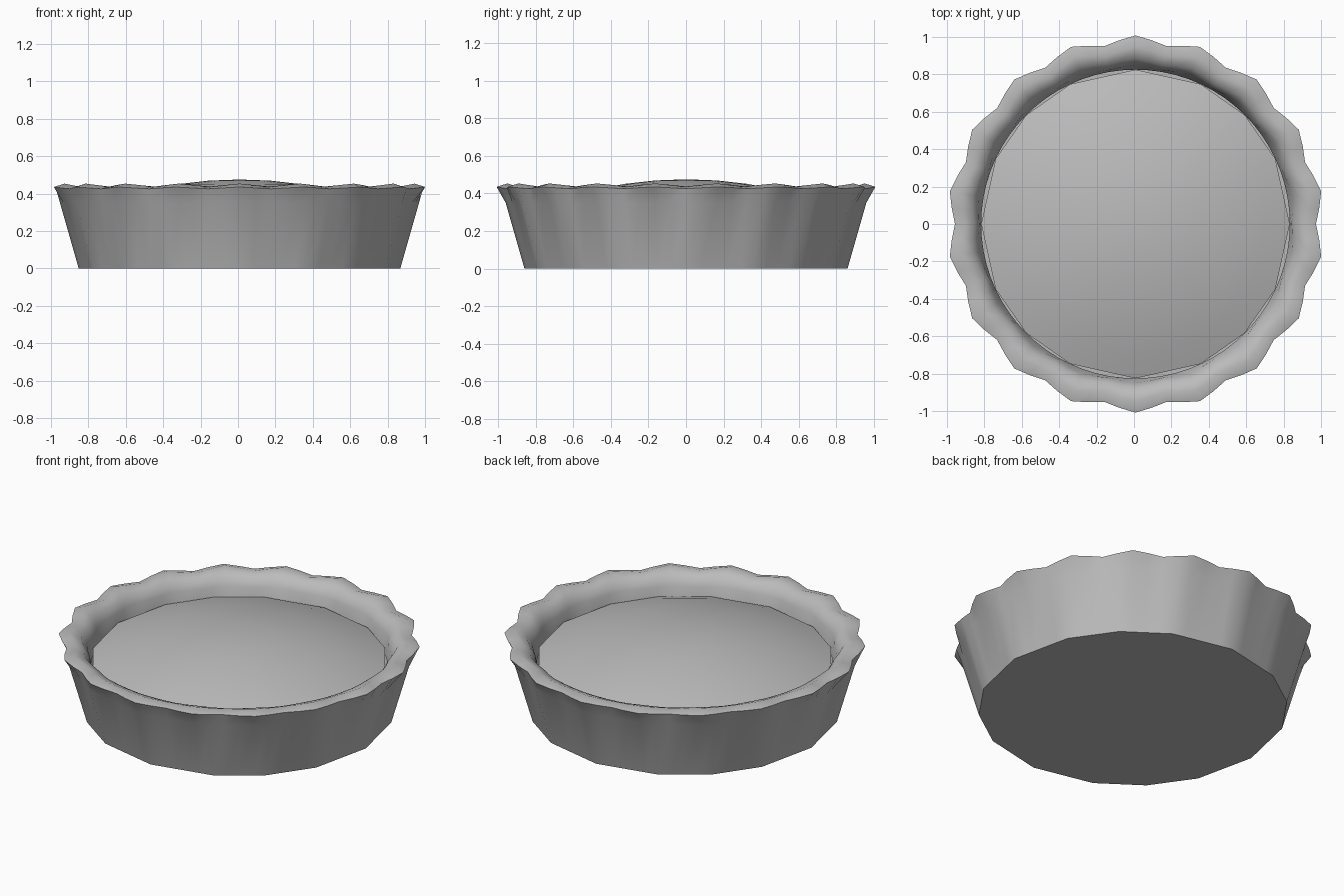
import bpy
import bmesh
from math import sin, cos, radians, pi

if "Cube" in bpy.data.objects:
    bpy.data.objects.remove(bpy.data.objects["Cube"], do_unlink=True)

CX = 0.008           # slight sideways offset of the tin
STEP = 5             # degrees per column
CORNERS = [q * 90 + a for q in range(4) for a in (0, 25, 45, 65)] + [360]

grey = bpy.data.materials.new("pastry_grey")
grey.use_nodes = True
colour = (0.5, 0.5, 0.5, 1)
grey.diffuse_color = colour
grey.node_tree.nodes["Principled BSDF"].inputs["Base Color"].default_value = colour


def sided(deg, r):
    """Radius of the sixteen-sided outline at an angle."""
    for a, b in zip(CORNERS, CORNERS[1:]):
        if a <= deg <= b:
            half = radians(b - a) / 2
            return r * cos(half) / cos(radians(deg - a) - half)


def wave(deg, valley, crest):
    """Zigzag between eighteen crests and eighteen valleys."""
    t = abs((deg + 10) % 20 - 10) / 10
    return valley + (crest - valley) * t


def ring(bm, angles, radius, height):
    return [bm.verts.new((CX + radius(a) * cos(radians(a)),
                          radius(a) * sin(radians(a)), height(a))) for a in angles]


def skin(bm, lower, upper):
    n = len(lower)
    for i in range(n):
        j = (i + 1) % n
        bm.faces.new((lower[i], lower[j], upper[j], upper[i]))


def finish(bm, name, angle):
    mesh = bpy.data.meshes.new(name)
    bm.to_mesh(mesh)
    bm.free()
    mesh.materials.append(grey)
    ob = bpy.data.objects.new(name, mesh)
    bpy.context.collection.objects.link(ob)
    bpy.ops.object.select_all(action="DESELECT")
    ob.select_set(True)
    bpy.context.view_layer.objects.active = ob
    bpy.ops.object.shade_smooth_by_angle(angle=radians(angle))


# Crust: flat base, flared wall, crimped rim and inner wall
bm = bmesh.new()
cols = range(0, 360, STEP)
rings = [ring(bm, cols, r, z) for r, z in (
    (lambda a: sided(a, 0.86), lambda a: 0),
    (lambda a: sided(a, 0.96), lambda a: 0.35),
    (lambda a: wave(a, 0.965, 1.008), lambda a: wave(a, 0.425, 0.435)),
    (lambda a: wave(a, 0.91, 0.95), lambda a: wave(a, 0.437, 0.453)),
    (lambda a: wave(a, 0.86, 0.885), lambda a: wave(a, 0.415, 0.43)),
    (lambda a: wave(a, 0.835, 0.85), lambda a: 0.37),
    (lambda a: 0.825, lambda a: 0.28),
)]
for lower, upper in zip(rings, rings[1:]):
    skin(bm, lower, upper)
bm.faces.new(rings[0][::-1])
finish(bm, "crust", 60)

# Filling: shallow sixteen-sided dome
bm = bmesh.new()
EDGE, RIM_Z, RISE = 0.825, 0.32, 0.155
levels = []
for t in (1, 0.85, 0.65, 0.4, 0.2):
    levels.append(ring(bm, CORNERS[:-1], lambda a: EDGE * t,
                       lambda a: RIM_Z + RISE * (1 - t * t)))
for lower, upper in zip(levels, levels[1:]):
    skin(bm, lower, upper)
apex = bm.verts.new((CX, 0, RIM_Z + RISE))
top = levels[-1]
for i in range(len(top)):
    bm.faces.new((top[i], top[(i + 1) % len(top)], apex))
finish(bm, "filling", 40)
